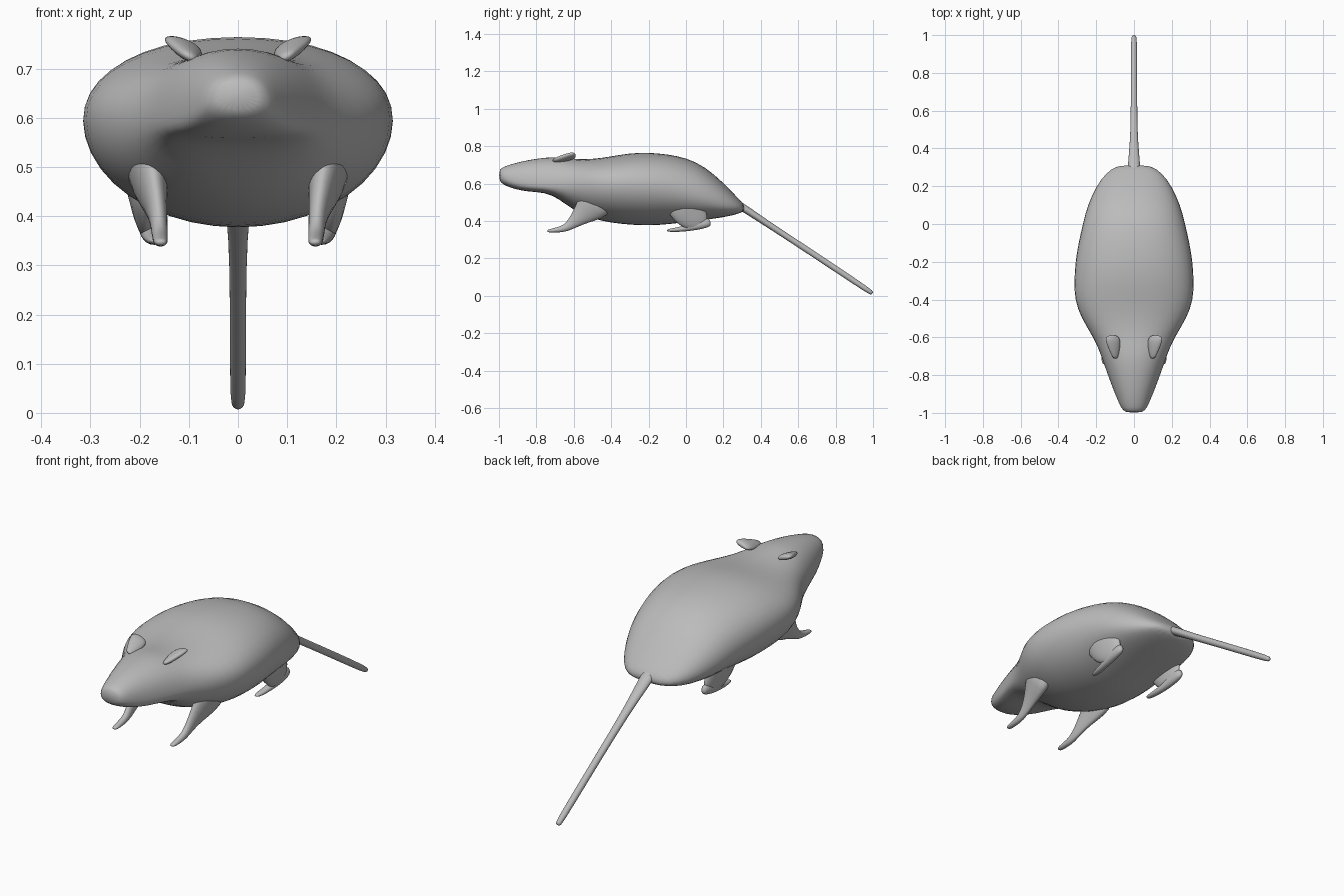
import bpy, bmesh, math
from mathutils import Vector

fur = bpy.data.materials.new("grey fur")
fur.diffuse_color = (0.5, 0.5, 0.5, 1)


def loft(name, rings, levels=1):
    """Skin a list of closed rings, cap both ends and smooth the result."""
    bm = bmesh.new()
    loops = [[bm.verts.new(p) for p in ring] for ring in rings]
    n = len(loops[0])
    for a, b in zip(loops, loops[1:]):
        for i in range(n):
            j = (i + 1) % n
            bm.faces.new((a[i], a[j], b[j], b[i]))
    bm.faces.new(loops[0])
    bm.faces.new(loops[-1])
    bmesh.ops.recalc_face_normals(bm, faces=bm.faces)
    for f in bm.faces:
        f.smooth = True
    me = bpy.data.meshes.new(name)
    bm.to_mesh(me)
    bm.free()
    me.materials.append(fur)
    ob = bpy.data.objects.new(name, me)
    bpy.context.collection.objects.link(ob)
    ob.modifiers.new("smooth", "SUBSURF").levels = levels
    ob.modifiers["smooth"].render_levels = levels
    return ob


def limb(name, path, side=1, shear=0, n=12):
    """Tube along (x, y, z, half width, half depth) points."""
    pts = [Vector((side * p[0], p[1], p[2])) for p in path]
    rings = []
    for k, p in enumerate(pts):
        t = pts[min(k + 1, len(pts) - 1)] - pts[max(k - 1, 0)]
        t.x = 0
        v = t.normalized().cross(Vector((1, 0, 0)))
        rx, rv = path[k][3] * 1.05, path[k][4] * 1.05
        rings.append([p + Vector((rx * math.cos(a), 0, side * shear * rx * math.cos(a)))
                      + v * rv * math.sin(a)
                      for a in (math.tau * i / n for i in range(n))])
    return loft(name, rings)


def power(value, exponent):
    return math.copysign(abs(value) ** exponent, value)


# body and head: y, half width, top, widest height, bottom, lower squareness
sections = [
    (-1.00, .045, .675, .645, .615, .9), (-.975, .068, .69, .63, .592, .85),
    (-.92, .092, .708, .612, .572, .75), (-.85, .12, .725, .60, .557, .65),
    (-.75, .156, .74, .592, .553, .65), (-.68, .18, .742, .59, .52, .8),
    (-.60, .215, .73, .595, .455, .95), (-.50, .28, .73, .60, .412, 1),
    (-.40, .316, .745, .60, .390, 1), (-.30, .318, .763, .595, .380, 1),
    (-.20, .312, .766, .59, .375, 1), (-.10, .295, .757, .58, .382, 1),
    (0, .272, .738, .56, .394, .95), (.10, .247, .692, .53, .406, .9),
    (.20, .20, .605, .495, .42, .8), (.27, .15, .53, .475, .435, .8),
    (.315, .085, .485, .468, .452, .9),
]
rings = []
for y, w, top, mid, bot, sq in sections:
    ring = []
    for i in range(20):
        a = math.tau * i / 20
        c, s = math.cos(a), math.sin(a)
        h, e = (top - mid, .92) if s > 0 else (mid - bot, sq)
        ring.append((1.01 * w * power(c, e), y, mid + 1.015 * h * power(s, e)))
    rings.append(ring)
loft("body", rings)

# tail
limb("tail", [(0, .26, .50, .034, .022), (0, .32, .462, .032, .02),
              (0, .42, .395, .022, .017), (0, .55, .31, .017, .016),
              (0, .80, .145, .016, .016), (0, .985, .021, .016, .015),
              (0, .998, .012, .010, .009)])

for side, label in ((-1, "left"), (1, "right")):
    # front leg sweeping down and forward into a narrow paw
    limb(label + "_front_leg", [
        (.185, -.45, .53, .055, .10), (.18, -.51, .475, .036, .085),
        (.168, -.56, .43, .024, .052), (.161, -.605, .39, .017, .03),
        (.159, -.645, .36, .016, .019), (.158, -.69, .352, .015, .014),
        (.157, -.73, .347, .014, .009), (.157, -.742, .347, .008, .005)], side)
    # hind thigh tapering back to the heel
    limb(label + "_hind_thigh", [
        (.19, -.02, .53, .05, .10), (.195, .00, .475, .036, .10),
        (.19, .03, .435, .029, .088), (.186, .06, .405, .023, .07),
        (.182, .085, .385, .016, .045), (.18, .095, .372, .008, .02)], side)
    # hind foot reaching forward from the heel
    limb(label + "_hind_foot", [
        (.183, .132, .395, .01, .018), (.183, .11, .39, .019, .025),
        (.182, .06, .376, .021, .024), (.178, 0, .361, .018, .016),
        (.172, -.05, .353, .017, .012), (.168, -.09, .350, .014, .008),
        (.168, -.102, .350, .007, .004)], side)
    # ear: low wedge growing out of the head, tilted outward
    limb(label + "_ear", [
        (.098, -.715, .722, .012, .008), (.102, -.68, .729, .024, .015),
        (.107, -.645, .738, .034, .017), (.112, -.615, .747, .038, .016),
        (.114, -.598, .749, .034, .013), (.114, -.59, .747, .02, .007)], side, .32)
